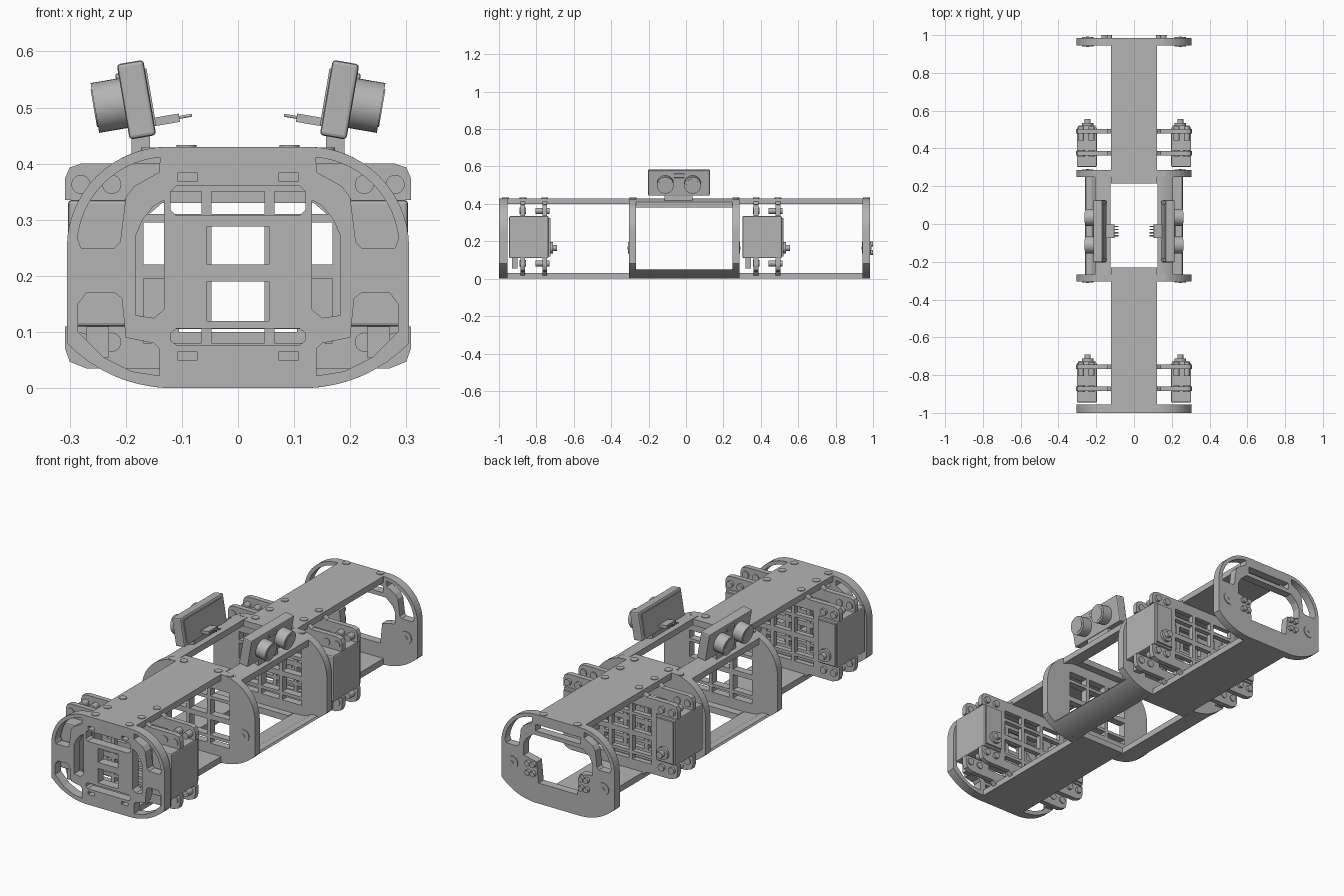
import bpy, bmesh, math
from mathutils import Matrix, Vector

cube = bpy.data.objects.get("Cube")
if cube:
    bpy.data.objects.remove(cube, do_unlink=True)

grey = bpy.data.materials.new("plain grey")
grey.use_nodes = True
tone = (0.46, 0.46, 0.46, 1)
grey.diffuse_color = tone
grey.node_tree.nodes["Principled BSDF"].inputs["Base Color"].default_value = tone


def add(name, mesh, matrix=Matrix()):
    mesh.materials.clear()
    mesh.materials.append(grey)
    ob = bpy.data.objects.new(name, mesh)
    ob.matrix_world = matrix
    bpy.context.collection.objects.link(ob)
    return ob


def box(name, lo, hi, bevel=0, matrix=Matrix()):
    bm = bmesh.new()
    bmesh.ops.create_cube(bm, size=1)
    lo, hi = Vector(lo), Vector(hi)
    for v in bm.verts:
        v.co = (lo + hi) / 2 + v.co * (hi - lo)
    if bevel:
        bmesh.ops.bevel(bm, geom=bm.edges[:], offset=bevel, segments=2,
                        profile=0.5, affect='EDGES')
    me = bpy.data.meshes.new(name)
    bm.to_mesh(me)
    bm.free()
    return add(name, me, matrix)


def rod(name, centre, radius, length, axis='Z', matrix=Matrix(), sides=20):
    bm = bmesh.new()
    bmesh.ops.create_cone(bm, cap_ends=True, segments=sides, radius1=radius,
                          radius2=radius, depth=length)
    for f in bm.faces:
        f.smooth = len(f.verts) == 4
    for e in bm.edges:
        e.smooth = all(len(f.verts) == 4 for f in e.link_faces)
    turn = {'X': Matrix.Rotation(math.pi / 2, 4, 'Y'),
            'Y': Matrix.Rotation(math.pi / 2, 4, 'X'), 'Z': Matrix()}[axis]
    bm.transform(Matrix.Translation(centre) @ turn)
    me = bpy.data.meshes.new(name)
    bm.to_mesh(me)
    bm.free()
    return add(name, me, matrix)


def plate(name, y0, y1, outline, holes=()):
    """Upright sheet with cut-outs, drawn in x and z, between two depths."""
    cu = bpy.data.curves.new(name + "_profile", 'CURVE')
    cu.dimensions = '2D'
    cu.fill_mode = 'BOTH'
    cu.extrude = (y1 - y0) / 2
    for loop in [outline, *holes]:
        sp = cu.splines.new('POLY')
        sp.points.add(len(loop) - 1)
        for p, (x, z) in zip(sp.points, loop):
            p.co = (x, z, 0, 1)
        sp.use_cyclic_u = True
        sp.use_smooth = False
    tmp = bpy.data.objects.new(name + "_tmp", cu)
    bpy.context.collection.objects.link(tmp)
    deps = bpy.context.evaluated_depsgraph_get()
    me = bpy.data.meshes.new_from_object(tmp.evaluated_get(deps))
    bpy.data.objects.remove(tmp, do_unlink=True)
    me.transform(Matrix.Translation((0, (y0 + y1) / 2, 0)) @ Matrix.Rotation(math.pi / 2, 4, 'X'))
    for p in me.polygons:
        p.use_smooth = False
    return add(name, me)


def flip(pts):
    return [(-x, z) for x, z in reversed(pts)]


def rect(x0, x1, z0, z1):
    return [(x0, z0), (x1, z0), (x1, z1), (x0, z1)]


def both(pts):
    return [pts, flip(pts)]


def upper(r, a0, a1, n=14):
    return [(0.125 + r * math.sin(a), 0.25 + r * math.cos(a))
            for a in (math.radians(a0 + (a1 - a0) * i / n) for i in range(n + 1))]


def lower(t0, t1, lift=0, n=8):
    pts = []
    for i in range(n + 1):
        t = t0 + (t1 - t0) * i / n
        pts.append((0.125 * (1 - t) ** 2 + 0.46 * t * (1 - t) + 0.305 * t * t,
                    0.01 * t * (1 - t) + 0.08 * t * t + lift))
    return pts


# Shared rounded bulkhead outline and its corner windows
half = lower(0, 1) + upper(0.18, 90, 0)
ring = half + flip(half)
top_corner = upper(0.162, 5, 84) + [(0.28, 0.25), (0.22, 0.25), (0.21, 0.26),
                                    (0.2, 0.34), (0.185, 0.36), (0.14, 0.385)]
low_corner = [(0.14, 0.022), (0.19, 0.03), (0.24, 0.055), (0.285, 0.1), (0.285, 0.15),
              (0.27, 0.17), (0.22, 0.17), (0.207, 0.16), (0.2, 0.09), (0.15, 0.08), (0.14, 0.07)]

# Front end plate
side_slot = [(0.132, 0.14), (0.15, 0.125), (0.183, 0.13), (0.183, 0.27),
             (0.17, 0.3), (0.15, 0.325), (0.132, 0.335)]
band = [(0.11, 0.308), (0.12, 0.318), (0.12, 0.35), (0.11, 0.36)]
low_band = [(0.11, 0.077), (0.12, 0.085), (0.12, 0.098), (0.11, 0.106)]
small = [rect(0.072, 0.108, z - 0.007, z + 0.007) for z in (0.057, 0.376)]
plate("front_end_plate", -1, -0.955, ring,
      both(top_corner) + both(low_corner) + both(side_slot) + both(small[0]) + both(small[1])
      + [band + flip(band), low_band + flip(low_band),
         rect(-0.055, 0.055, 0.12, 0.19), rect(-0.055, 0.055, 0.22, 0.288)])

# Rear end plate with a large opening
opening = [(0.105, 0.1), (0.115, 0.2), (0.185, 0.215), (0.185, 0.27),
           (0.17, 0.3), (0.135, 0.33)]
plate("rear_end_plate", 0.945, 0.985, ring,
      both(top_corner) + [opening + flip(opening), rect(-0.12, 0.12, 0.35, 0.382)])

# Grid of square windows used by bulkheads and servo brackets
rows = [(0.08, 0.105), (0.12, 0.195), (0.22, 0.295), (0.31, 0.35)]
grid = []
for z0, z1 in rows:
    grid.append(rect(-0.047, 0.047, z0, z1))
    grid += both(rect(0.065, 0.168, z0, z1))

for name, y0, y1 in (("front_bulkhead", -0.305, -0.268), ("rear_bulkhead", 0.248, 0.285)):
    plate(name, y0, y1, ring, grid)

# Servo brackets with side notches
arm = [(0.12, 0.015), (0.14, 0.035), (0.27, 0.035), (0.3, 0.047), (0.308, 0.07),
       (0.308, 0.11), (0.195, 0.11), (0.195, 0.335), (0.308, 0.335), (0.308, 0.375),
       (0.3, 0.393), (0.28, 0.4), (0.14, 0.4), (0.12, 0.415)]

# Spine strips above and below
for label, z0, z1 in (("upper", 0.4, 0.43), ("lower", 0, 0.03)):
    box(label + "_front_spine", (-0.122, -0.99, z0), (0.122, -0.23, z1))
    box(label + "_rear_spine", (-0.122, 0.215, z0), (0.122, 0.975, z1))

# Curved side rails of the centre bay
top_rail = upper(0.18, 0, 27) + [(x, z - 0.03) for x, z in reversed(upper(0.18, 0, 27))]
low_rail = lower(0, 0.72) + [(0.255, 0.052), (0.225, 0.052), (0.19, 0.035), (0.125, 0.03)]
for side, fix in (("left", list), ("right", flip)):
    plate(side + "_upper_rail", -0.27, 0.25, fix(top_rail))
    plate(side + "_lower_rail", -0.27, 0.25, fix(low_rail))

# Servo modules, one at the front and one behind the centre bay
for where, dy in (("front", 0), ("rear", 1.247)):
    for n, y in (("outer", -0.885), ("inner", -0.768)):
        plate(where + "_" + n + "_servo_bracket", y + dy, y + 0.025 + dy, arm + flip(arm), grid)
    for side, s in (("left", 1), ("right", -1)):
        tag = where + "_" + side + "_servo"

        def sbox(part, x0, x1, y0, y1, z0, z1, bevel=0):
            a, b = sorted((s * x0, s * x1))
            box(tag + part, (a, y0 + dy, z0), (b, y1 + dy, z1), bevel)

        sbox("_body", 0.197, 0.303, -0.945, -0.735, 0.11, 0.335, 0.006)
        sbox("_cap", 0.205, 0.295, -0.736, -0.725, 0.12, 0.325)
        sbox("_plug", 0.23, 0.27, -0.93, -0.9, 0.055, 0.115)
        rod(tag + "_collar", (s * 0.245, -0.72 + dy, 0.165), 0.03, 0.016, 'Y')
        rod(tag + "_shaft", (s * 0.245, -0.71 + dy, 0.165), 0.016, 0.04, 'Y')
        for x in (0.225, 0.28):
            for z in (0.082, 0.363):
                rod(tag + "_screw", (s * x, -0.768 + dy, z), 0.016, 0.075, 'Y')
                rod(tag + "_screw_head", (s * x, -0.872 + dy, z), 0.017, 0.034, 'Y')

# Spine screws, top and bottom
for y in (-0.965, -0.872, -0.755, -0.283, 0.267, 0.375, 0.492, 0.965):
    for s in (1, -1):
        for z in (0.43, 0.001):
            rod("spine_screw", (s * 0.092, y, z), 0.018, 0.006 if z > 0.1 else 0.002)
for y in (-0.283, 0.267):
    for s in (1, -1):
        rod("rail_screw", (s * 0.155, y, 0.424), 0.018, 0.01)

# Pivot discs and button clusters
for s in (1, -1):
    for y in (-0.305, 0.285, 0.945, 0.985):
        rod("pivot_disc", (s * 0.245, y, 0.165), 0.03, 0.008, 'Y')
        rod("pivot_pin", (s * 0.245, y, 0.165), 0.008, 0.014, 'Y')
    for x in (0.13, 0.158):
        for z in (0.14, 0.185):
            rod("button", (s * x, 0.975, z), 0.013, 0.05, 'Y')

# Twin-eyed distance sensors leaning outwards over the rails
for side, s in (("left", 1), ("right", -1)):
    pose = Matrix.Translation((s * 0.181, -0.038, 0.514)) @ Matrix.Rotation(s * 0.17, 4, 'Y')
    tag = side + "_sensor"
    box(tag + "_case", (-0.024, -0.165, -0.068), (0.024, 0.165, 0.068), 0.006, pose)
    a, b = sorted((-s * 0.024, -s * 0.027))
    box(tag + "_back_panel", (a, -0.145, -0.052), (b, 0.145, 0.052), 0, pose)
    for y in (-0.073, 0.073):
        rod(tag + "_eye", (s * 0.048, y, -0.002), 0.045, 0.055, 'X', pose, 32)
        rod(tag + "_eye_lens", (s * 0.076, y, -0.002), 0.034, 0.003, 'X', pose, 32)
    box(tag + "_crystal", (min(0, s * 0.03), -0.03, 0.03), (max(0, s * 0.03), 0.03, 0.052), 0.004, pose)
    a, b = sorted((-s * 0.02, -s * 0.07))
    box(tag + "_connector", (a, -0.035, -0.052), (b, 0.035, -0.037), 0, pose)
    for i in range(4):
        rod(tag + "_pin", (-s * 0.078, -0.024 + i * 0.016, -0.044), 0.003, 0.03, 'X', pose, 6)
    a, b = sorted((s * 0.157, s * 0.19))
    box(tag + "_foot", (a, -0.115, 0.4), (b, 0.035, 0.462))
